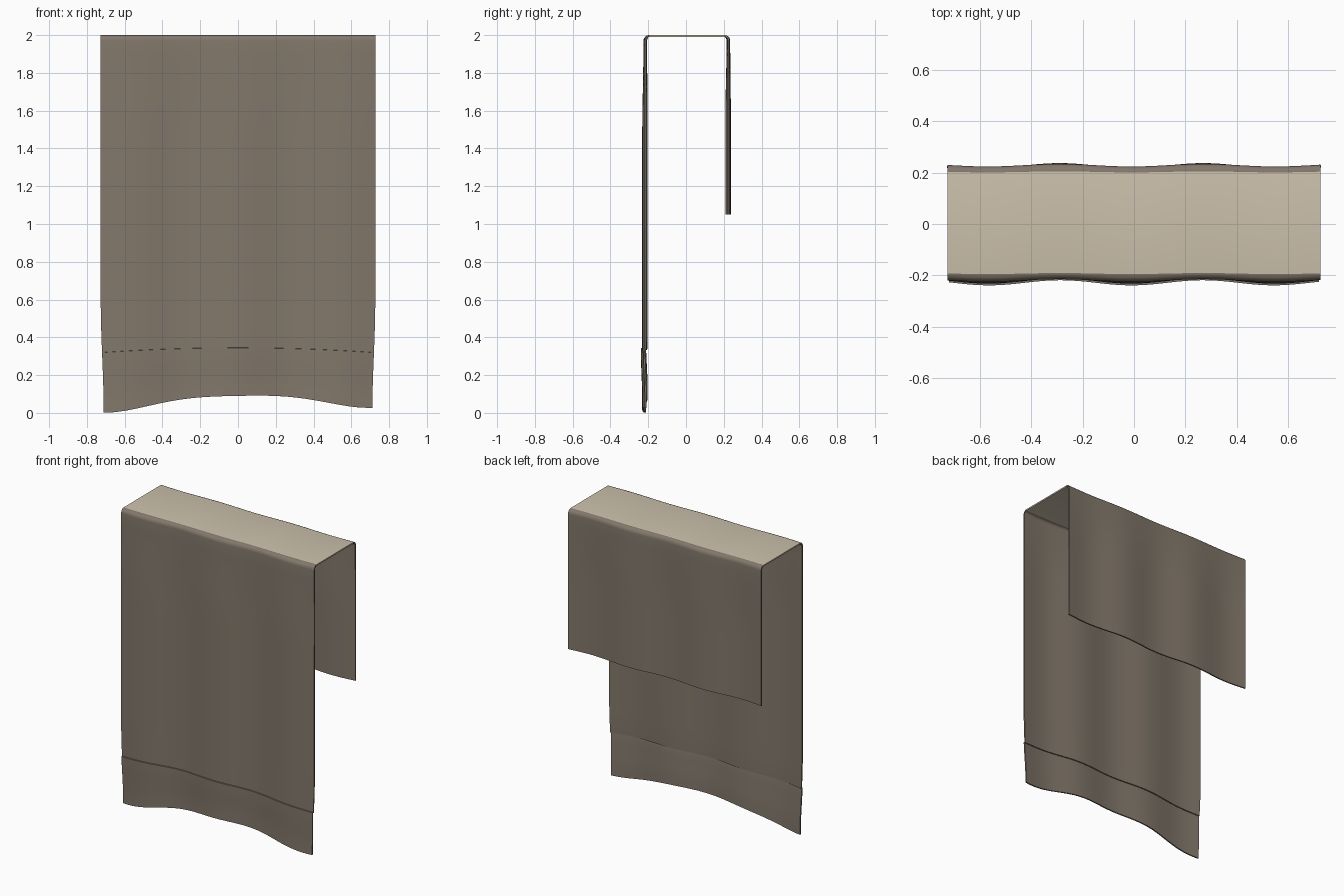
import bpy, bmesh, math

if "Cube" in bpy.data.objects:
    bpy.data.objects.remove(bpy.data.objects["Cube"])

HALF_W = 0.727
COLS = 72
THICK = 0.009


def material(name, color):
    m = bpy.data.materials.new(name)
    m.diffuse_color = (*color, 1)
    m.use_nodes = True
    m.node_tree.nodes["Principled BSDF"].inputs["Base Color"].default_value = m.diffuse_color
    return m


dark = material("dark_taupe_cloth", (0.225, 0.187, 0.147))
light = material("light_beige_cloth", (0.60, 0.53, 0.41))


def ease(t):
    t = max(0.0, min(1.0, t))
    return t * t * (3 - 2 * t)


def wave(x):
    # soft folds, the same direction on both hanging sides
    return math.cos(2 * math.pi * (x + 0.29) / 0.56)


def bottom_z(x):
    # uneven lower edge of the front panel
    s = x / 0.72
    return 0.09 - 0.076 * (0.5 - 0.5 * math.cos(math.pi * min(1, abs(s)) ** 1.5)) + 0.013 * s


def hem_top(x):
    return 0.345 - 0.025 * (x / HALF_W) ** 2


def front_y(x, z):
    return -0.220 - 0.002 * ease((2 - z) / 0.6) + wave(x) * (0.005 + 0.005 * ease((1.97 - z) / 0.5))


def back_y(x, z):
    return 0.229 - 0.002 * ease((1.97 - z) / 0.5) + wave(x) * (0.005 + 0.005 * ease((1.97 - z) / 0.4))


def front_point(x, z, lift=0.0):
    pinch = 1 - 0.022 * ease((0.6 - z) / 0.6)
    return (x * pinch, front_y(x, z) - lift, z)


def back_point(x, t):
    z = 1.05 + (1.97 - 1.05) * t
    return (x, back_y(x, z), z)


def arc_point(x, y0, y1, a):
    # rounded shoulder, from the vertical side y0 (a=0) to the flat top y1 (a=1)
    a *= math.pi / 2
    return (x, y1 + (y0 - y1) * math.cos(a), 1.97 + 0.03 * math.sin(a))


def mix(a, b, t):
    return a + (b - a) * t


def cloth(name, rows, top_row):
    # each row is a function of x giving one line of the sheet
    bm = bmesh.new()
    grid = [[bm.verts.new(row(-HALF_W + 2 * HALF_W * j / COLS))
             for j in range(COLS + 1)] for row in rows]
    for i, (a, b) in enumerate(zip(grid, grid[1:])):
        for j in range(COLS):
            f = bm.faces.new((a[j], b[j], b[j + 1], a[j + 1]))
            f.material_index = 1 if i == top_row else 0
    mesh = bpy.data.meshes.new(name)
    bm.to_mesh(mesh)
    bm.free()
    ob = bpy.data.objects.new(name, mesh)
    bpy.context.collection.objects.link(ob)
    mesh.materials.append(dark)
    mesh.materials.append(light)
    bpy.context.view_layer.objects.active = ob
    ob.select_set(True)
    sol = ob.modifiers.new("thickness", 'SOLIDIFY')
    sol.thickness = THICK
    sol.offset = -1
    bpy.ops.object.modifier_apply(modifier=sol.name)
    bpy.ops.object.shade_smooth_by_angle(angle=math.radians(40))
    return ob


# Back panel, shoulder, flat top, shoulder
rows = [lambda x, t=i / 16: back_point(x, t) for i in range(16)]
rows += [lambda x, a=i / 6: arc_point(x, back_y(x, 1.97), 0.203 + 0.002 * wave(x), a)
         for i in range(7)]
top_row = len(rows) - 1
rows += [lambda x, a=1 - i / 6: arc_point(x, front_y(x, 1.97), -0.193 + 0.002 * wave(x), a)
         for i in range(7)]
# Front panel down to the hem
rows += [lambda x, t=i / 24: front_point(x, mix(1.97, hem_top(x), t)) for i in range(1, 25)]
# Stepped hem band, thinning toward the lower edge
rows += [lambda x, t=i / 8: front_point(x, mix(hem_top(x) - 0.001, bottom_z(x), t),
                                        0.007 * (1 - ease(t * 1.2))) for i in range(9)]
cloth("draped_throw", rows, top_row)
